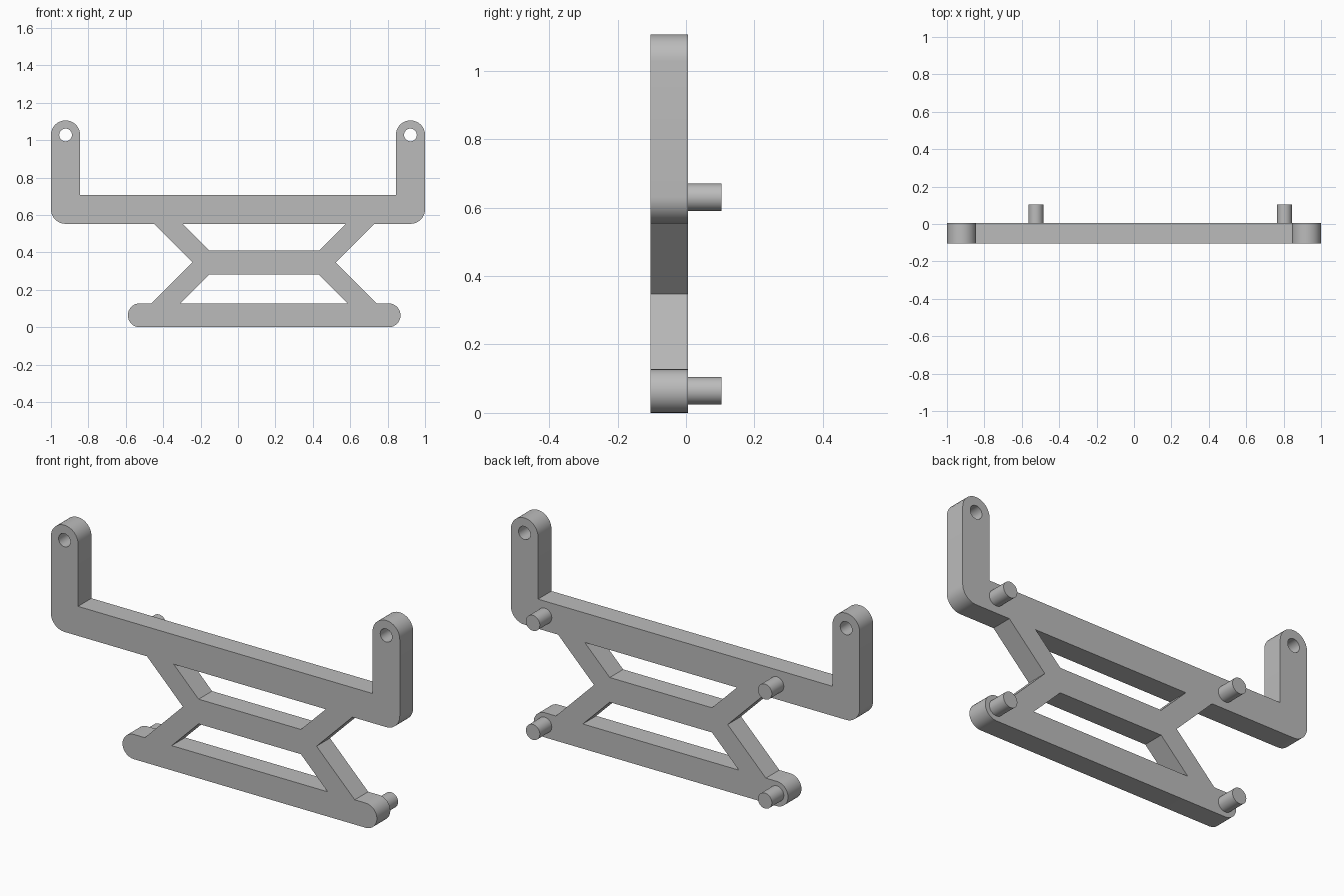
import bpy, bmesh, math
from mathutils import Matrix, Vector

cube = bpy.data.objects.get("Cube")
if cube:
    bpy.data.objects.remove(cube)

FRONT, BACK, PEG_END = -0.104, 0.006, 0.104
ARM_X, ARM_R = 0.922, 0.078          # upright arms
BAR_LOW, BAR_TOP = 0.553, 0.706      # upper crossbar
EYE_Z = 1.028
TRUSS_X, PEG_X = 0.14, 0.665         # truss centre and peg offset
FOOT_R = 0.064                       # rounded lower bar

grey = bpy.data.materials.new("plain grey")
grey.use_nodes = True
grey.diffuse_color = (0.5, 0.5, 0.5, 1)
grey.node_tree.nodes["Principled BSDF"].inputs["Base Color"].default_value = (0.5, 0.5, 0.5, 1)


def arc(x, z, r, start, end, steps=16):
    angles = [math.radians(start + (end - start) * i / steps) for i in range(steps + 1)]
    return [(x + r * math.cos(a), z + r * math.sin(a)) for a in angles]


def circle(x, z, r):
    return arc(x, z, r, 0, 360, 32)[:-1]


def truss(side, points):
    return [(TRUSS_X + side * x, z) for x, z in points]


def finish(bm, name):
    bmesh.ops.recalc_face_normals(bm, faces=bm.faces)
    mesh = bpy.data.meshes.new(name)
    bm.to_mesh(mesh)
    bm.free()
    mesh.materials.append(grey)
    obj = bpy.data.objects.new(name, mesh)
    bpy.context.collection.objects.link(obj)
    bpy.ops.object.select_all(action='DESELECT')
    obj.select_set(True)
    bpy.context.view_layer.objects.active = obj
    bpy.ops.object.shade_smooth_by_angle(angle=math.radians(30))


def plate(name, loops):
    """Fill the outline and its openings, then thicken from front to back."""
    bm = bmesh.new()
    for loop in loops:
        verts = [bm.verts.new((x, FRONT, z)) for x, z in loop]
        for a, b in zip(verts, verts[1:] + verts[:1]):
            bm.edges.new((a, b))
    bmesh.ops.triangle_fill(bm, use_beauty=True, edges=bm.edges[:], normal=Vector((0, -1, 0)))
    result = bmesh.ops.extrude_face_region(bm, geom=bm.faces[:])
    moved = [v for v in result["geom"] if isinstance(v, bmesh.types.BMVert)]
    bmesh.ops.translate(bm, verts=moved, vec=(0, BACK - FRONT, 0))
    finish(bm, name)


# Frame: arms, crossbar, braces and lower bar share one outline
waist = [(0.589, BAR_LOW), (0.383, 0.347), (0.602, 2 * FOOT_R)]
corner_z = BAR_LOW + ARM_R
outline = (
    arc(-ARM_X, corner_z, ARM_R, 180, 270)
    + truss(-1, waist)
    + arc(TRUSS_X - PEG_X, FOOT_R, FOOT_R, 90, 270)
    + arc(TRUSS_X + PEG_X, FOOT_R, FOOT_R, -90, 90)
    + truss(1, waist[::-1])
    + arc(ARM_X, corner_z, ARM_R, 270, 360)
    + arc(ARM_X, EYE_Z, ARM_R, 0, 180)
    + [(ARM_X - ARM_R, BAR_TOP), (ARM_R - ARM_X, BAR_TOP)]
    + arc(-ARM_X, EYE_Z, ARM_R, 0, 180)
)

# Openings above and below the middle bar, and the arm holes
upper = [(0.436, BAR_LOW), (0.293, 0.41)]
lower = [(0.293, 0.282), (0.447, 2 * FOOT_R)]
openings = [truss(-1, pair) + truss(1, pair[::-1]) for pair in (upper, lower)]
eyes = [circle(side * ARM_X, EYE_Z, 0.034) for side in (-1, 1)]
plate("frame", [outline] + openings + eyes)

# Four pegs on the back
for level, z in (("lower", 0.065), ("upper", 0.63)):
    for side, sign in (("right", -1), ("left", 1)):
        bm = bmesh.new()
        place = Matrix.Translation((TRUSS_X + sign * PEG_X, (BACK + PEG_END) / 2, z))
        bmesh.ops.create_cone(bm, cap_ends=True, segments=32, radius1=0.04, radius2=0.04,
                              depth=PEG_END - BACK,
                              matrix=place @ Matrix.Rotation(math.pi / 2, 4, 'X'))
        finish(bm, f"{level}_{side}_peg")
